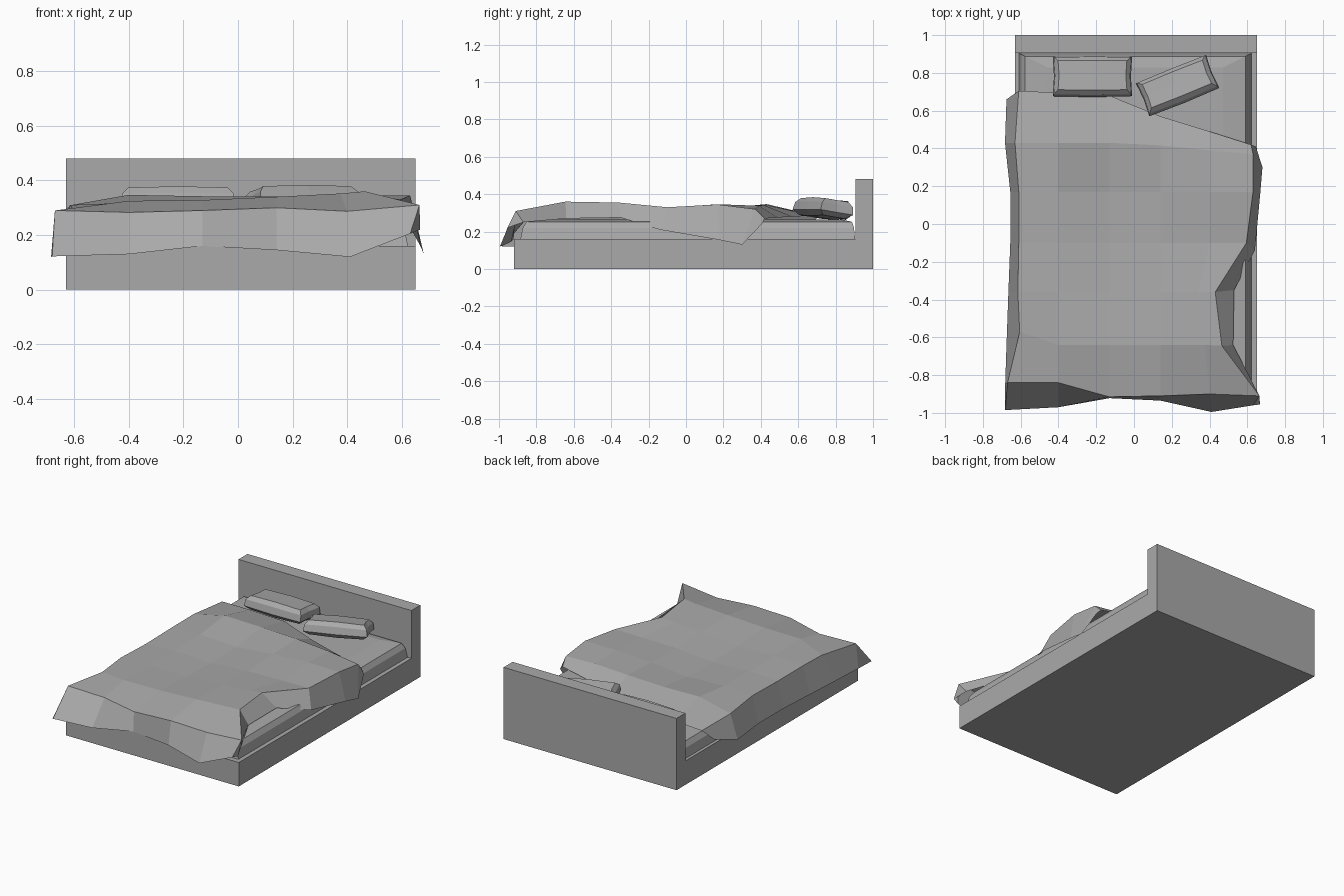
import bpy, bmesh, math
from mathutils import Matrix

cube = bpy.data.objects.get("Cube")
if cube:
    bpy.data.objects.remove(cube, do_unlink=True)

# One plain grey for the whole bed
grey = bpy.data.materials.new("plain grey")
grey.use_nodes = True
colour = (0.4, 0.4, 0.4, 1)
grey.diffuse_color = colour
grey.node_tree.nodes["Principled BSDF"].inputs["Base Color"].default_value = colour


def finish(name, bm, outward=True):
    if outward:
        bmesh.ops.recalc_face_normals(bm, faces=bm.faces)
    mesh = bpy.data.meshes.new(name)
    bm.to_mesh(mesh)
    bm.free()
    mesh.materials.append(grey)
    obj = bpy.data.objects.new(name, mesh)
    bpy.context.collection.objects.link(obj)
    return obj


def bridge(bm, rings):
    """Join equal closed rings of vertices with quads."""
    for low, high in zip(rings, rings[1:]):
        for i in range(len(low)):
            j = (i + 1) % len(low)
            bm.faces.new((low[i], low[j], high[j], high[i]))


def extrude_profile(name, profile, x_min, x_max):
    """Extrude a closed (y, z) outline along x."""
    bm = bmesh.new()
    face = bm.faces.new([bm.verts.new((x_min, y, z)) for y, z in profile])
    moved = bmesh.ops.extrude_face_region(bm, geom=[face])["geom"]
    verts = [v for v in moved if isinstance(v, bmesh.types.BMVert)]
    bmesh.ops.translate(bm, verts=verts, vec=(x_max - x_min, 0, 0))
    return finish(name, bm)


# Base and headboard share one L-shaped side outline
extrude_profile("bed_frame", [(-0.92, 0), (1, 0), (1, 0.48), (0.905, 0.48),
                              (0.905, 0.16), (-0.92, 0.16)], -0.63, 0.65)

# Mattress: stacked rectangles, sides leaning in, top slightly crowned
bm = bmesh.new()
rings = []
for inset, z in ((0, 0.16), (0.012, 0.22), (0.032, 0.252), (0.15, 0.265)):
    x, front, back = 0.616 - inset, -0.885 + inset, 0.904 - inset / 2
    rings.append([bm.verts.new((px + 0.006, py, z)) for px, py in
                  ((-x, front), (x, front), (x, back), (-x, back))])
bridge(bm, rings)
bm.faces.new(rings[0])
bm.faces.new(rings[-1])
finish("mattress", bm)


def pillow(name, centre, length, width, turn, tilt):
    """Four stacked outlines with pinched ends and upright sides."""
    outline = [(-1, -1), (0, -1.04), (1, -1), (0.97, 0), (1, 1), (0, 1.02), (-1, 1), (-0.97, 0)]
    bm = bmesh.new()
    rings = []
    for inset, height in ((0.03, -0.045), (0, -0.02), (0.006, 0.022), (0.028, 0.046)):
        rings.append([bm.verts.new((u * (length / 2 - inset), v * (width / 2 - inset),
                                    height * (1.1 if u == 0 else 1))) for u, v in outline])
    bridge(bm, rings)
    for ring, height in ((rings[0], -0.05), (rings[-1], 0.05)):
        middle = bm.verts.new((0, 0, height))
        for i in range(0, 8, 2):
            bm.faces.new((ring[i - 1], ring[i], ring[i + 1], middle))
    place = (Matrix.Translation(centre) @ Matrix.Rotation(math.radians(turn), 4, 'Z')
             @ Matrix.Rotation(math.radians(tilt), 4, 'X'))
    bmesh.ops.transform(bm, matrix=place, verts=bm.verts)
    return finish(name, bm)


pillow("right_pillow", (-0.22, 0.783, 0.32), 0.42, 0.21, 0, -6)
pillow("left_pillow", (0.23, 0.735, 0.323), 0.40, 0.19, 22, -9)

# Blanket: loose sheet, rows running from the foot hem to the turned edge
columns = (-0.4, -0.13, 0.14, 0.4)
foot_hem = [(-0.684, -0.985, 0.12), (-0.68, -0.985, 0.122), (-0.4, -0.97, 0.13),
            (-0.13, -0.922, 0.16), (0.14, -0.935, 0.145), (0.41, -0.995, 0.12),
            (0.63, -0.96, 0.205), (0.667, -0.955, 0.22)]
foot_fold = [(-0.682, -0.85, 0.122), (-0.67, -0.84, 0.29), (-0.4, -0.84, 0.283),
             (-0.13, -0.915, 0.29), (0.14, -0.91, 0.3), (0.4, -0.9, 0.287),
             (0.664, -0.91, 0.31), (0.635, -0.87, 0.25)]
top_edge = [(-0.675, 0.66, 0.22), (-0.61, 0.705, 0.28), (-0.4, 0.695, 0.285),
            (-0.13, 0.68, 0.285), (0.14, 0.57, 0.28), (0.4, 0.49, 0.275),
            (0.62, 0.42, 0.27), (0.645, 0.41, 0.245)]
# Middle rows: y, inner heights, left hem and fold, right fold and hem
middle = [
    (-0.64, (0.325, 0.328, 0.34, 0.352),
     (-0.675, -0.64, 0.125), (-0.605, -0.57, 0.297), (0.465, -0.645, 0.36), (0.525, -0.64, 0.27)),
    (-0.36, (0.318, 0.312, 0.332, 0.346),
     (-0.665, -0.36, 0.13), (-0.615, -0.36, 0.31), (0.43, -0.36, 0.355), (0.53, -0.35, 0.275)),
    (-0.1, (0.314, 0.304, 0.323, 0.328),
     (-0.655, -0.1, 0.135), (-0.61, -0.1, 0.305), (0.595, -0.1, 0.33), (0.64, -0.14, 0.21)),
    (0.17, (0.32, 0.309, 0.333, 0.346),
     (-0.655, 0.17, 0.135), (-0.61, 0.17, 0.31), (0.63, 0.17, 0.345), (0.67, 0.18, 0.155)),
    (0.43, (0.347, 0.342, 0.342, 0.338),
     (-0.683, 0.43, 0.135), (-0.63, 0.43, 0.295), (0.63, 0.37, 0.32), (0.68, 0.3, 0.13)),
]
rows = [foot_hem, foot_fold]
for y, heights, hem_left, fold_left, fold_right, hem_right in middle:
    inner = []
    for x, z in zip(columns, heights):
        # Pull the last column in where the side is gathered up
        px = min(x, fold_right[0] - 0.09)
        py = y - 0.1 * max(0, x) if y > 0.4 else y
        inner.append((px, py, z))
    rows.append([hem_left, fold_left, *inner, fold_right, hem_right])
rows.append(top_edge)

bm = bmesh.new()
grid = [[bm.verts.new(p) for p in row] for row in rows]
for near, far in zip(grid, grid[1:]):
    for i in range(len(near) - 1):
        bm.faces.new((near[i], near[i + 1], far[i + 1], far[i]))
finish("blanket", bm, outward=False)
